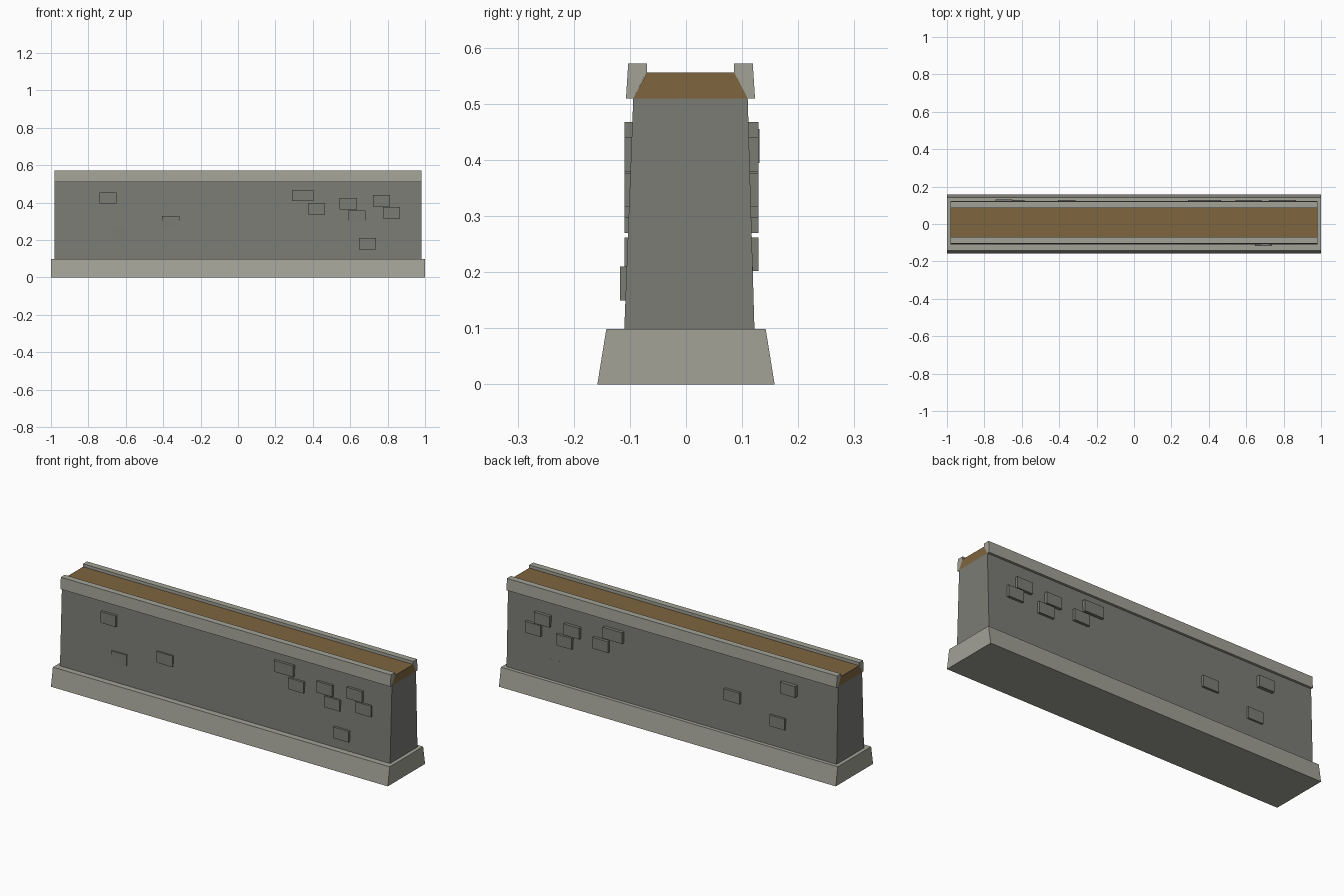
import bpy, bmesh

if "Cube" in bpy.data.objects:
    bpy.data.objects.remove(bpy.data.objects["Cube"])


def material(name, rgb):
    m = bpy.data.materials.new(name)
    m.diffuse_color = (*rgb, 1)
    m.use_nodes = True
    m.node_tree.nodes["Principled BSDF"].inputs["Base Color"].default_value = m.diffuse_color
    return m


light_stone = material("light_stone", (0.36, 0.36, 0.31))
dark_stone = material("dark_stone", (0.20, 0.20, 0.18))
earth = material("earth", (0.21, 0.13, 0.05))


def extrude(name, profile, x0, x1, mat):
    """Extrude a (y, z) cross-section along x into a closed solid."""
    bm = bmesh.new()
    a = [bm.verts.new((x0, y, z)) for y, z in profile]
    b = [bm.verts.new((x1, y, z)) for y, z in profile]
    n = len(profile)
    bm.faces.new(a)
    bm.faces.new(b)
    for i in range(n):
        j = (i + 1) % n
        bm.faces.new((a[i], a[j], b[j], b[i]))
    bmesh.ops.recalc_face_normals(bm, faces=bm.faces)
    me = bpy.data.meshes.new(name)
    bm.to_mesh(me)
    bm.free()
    me.materials.append(mat)
    ob = bpy.data.objects.new(name, me)
    bpy.context.collection.objects.link(ob)
    return ob


# Sloped footing
extrude("footing", [(-0.158, 0), (0.158, 0), (0.142, 0.099), (-0.142, 0.099)],
        -1, 1, light_stone)

# Tapered wall body
extrude("wall_body", [(-0.110, 0.099), (0.122, 0.099), (0.110, 0.51), (-0.094, 0.51)],
        -0.98, 0.98, dark_stone)

# Earth walkway
extrude("walkway", [(-0.094, 0.51), (0.110, 0.51), (0.086, 0.556), (-0.069, 0.556)],
        -0.98, 0.98, earth)

# Parapets, mirrored about the wall's own centre line
MID = 0.008
for side, name in ((-1, "front_parapet"), (1, "back_parapet")):
    section = [(0.102, 0.51), (0.115, 0.51), (0.111, 0.572), (0.0775, 0.572), (0.0775, 0.556)]
    extrude(name, [(MID + side * d, z) for d, z in section], -0.98, 0.98, light_stone)

# Projecting stones on both faces: x centre, z centre, width, front y, back y
stones = [
    (-0.695, 0.425, 0.09, -0.110, 0.131),
    (-0.36, 0.30, 0.095, -0.110, 0.129),
    (-0.63, 0.232, 0.09, -0.110, 0.129),
    (0.347, 0.438, 0.115, -0.110, 0.129),
    (0.42, 0.367, 0.092, -0.110, 0.129),
    (0.59, 0.394, 0.092, -0.110, 0.129),
    (0.635, 0.327, 0.092, -0.110, 0.129),
    (0.767, 0.41, 0.092, -0.110, 0.129),
    (0.82, 0.346, 0.092, -0.110, 0.129),
    (0.693, 0.18, 0.092, -0.118, 0.119),
]
for i, (x, z, w, front, back) in enumerate(stones):
    for face, outer, inner in (("front", front, front + 0.03), ("back", back, back - 0.03)):
        extrude(f"{face}_stone_{i + 1}",
                [(outer, z - 0.03), (inner, z - 0.03), (inner, z + 0.03), (outer, z + 0.03)],
                x - w / 2, x + w / 2, dark_stone)
